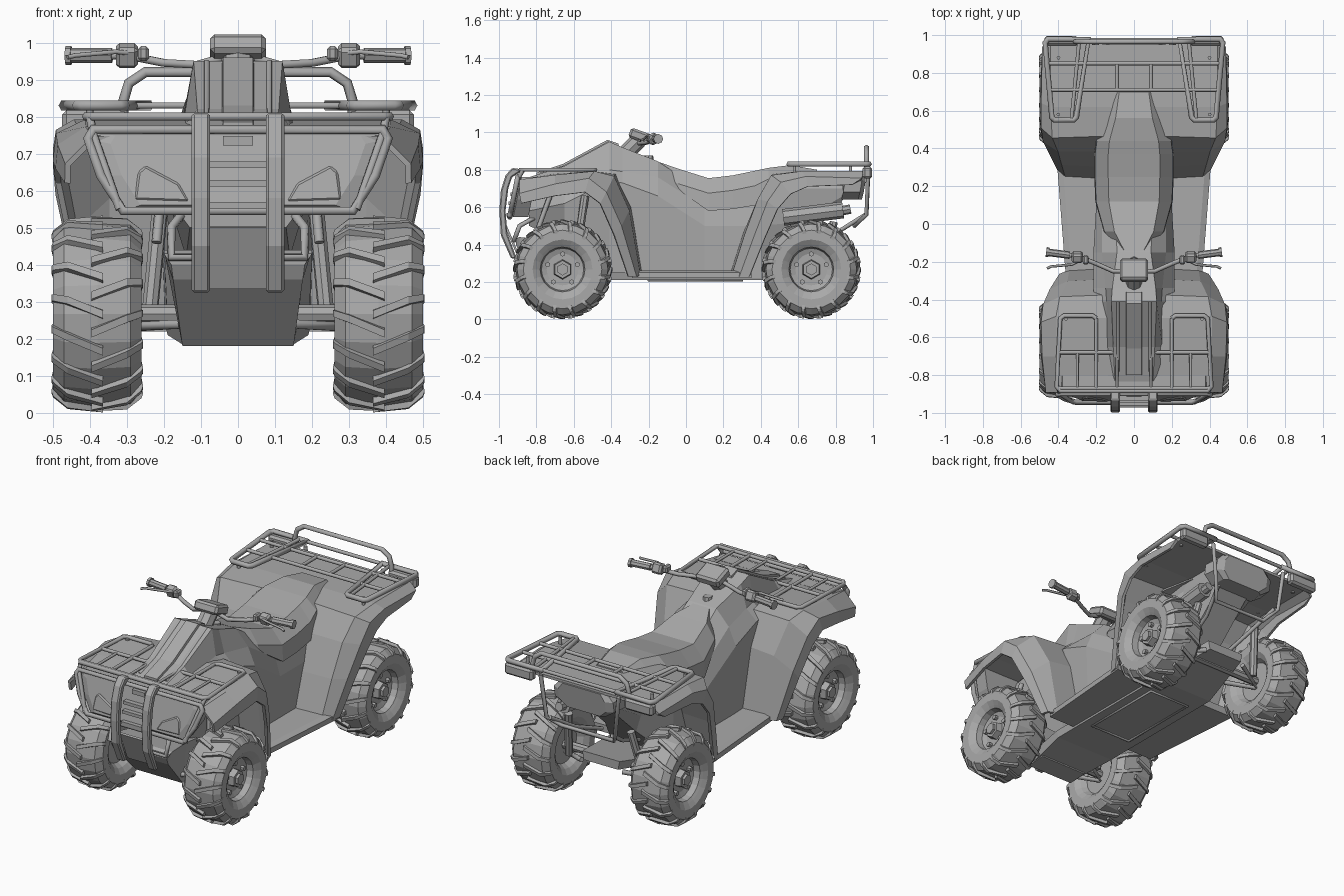
import bpy, bmesh, math
from mathutils import Vector, Matrix

if "Cube" in bpy.data.objects:
    bpy.data.objects.remove(bpy.data.objects["Cube"])

grey = bpy.data.materials.new("plain grey")
grey.use_nodes = True
grey.diffuse_color = (0.4, 0.4, 0.4, 1)
grey.node_tree.nodes["Principled BSDF"].inputs["Base Color"].default_value = (0.4, 0.4, 0.4, 1)


def add_object(name, mesh, mirror=False, thickness=0, bevel=0):
    obj = bpy.data.objects.new(name, mesh)
    bpy.context.scene.collection.objects.link(obj)
    mesh.materials.clear()
    mesh.materials.append(grey)
    if mirror:
        obj.modifiers.new("mirror", 'MIRROR').use_clip = True
    if thickness:
        solid = obj.modifiers.new("thickness", 'SOLIDIFY')
        solid.thickness, solid.offset = thickness, 0
    if bevel:
        edge = obj.modifiers.new("bevel", 'BEVEL')
        edge.width, edge.segments = bevel, 1
    return obj


def finish(name, bm, **options):
    bmesh.ops.recalc_face_normals(bm, faces=bm.faces)
    mesh = bpy.data.meshes.new(name)
    bm.to_mesh(mesh)
    bm.free()
    return add_object(name, mesh, **options)


def bridge(bm, rings, closed=True):
    rows = [[bm.verts.new(p) for p in ring] for ring in rings]
    count = len(rows[0])
    for a, b in zip(rows, rows[1:]):
        for i in range(count if closed else count - 1):
            j = (i + 1) % count
            bm.faces.new((a[i], a[j], b[j], b[i]))
    if closed:
        bm.faces.new(rows[0])
        bm.faces.new(rows[-1])


def loft(name, rings, closed=True, **options):
    bm = bmesh.new()
    bridge(bm, rings, closed)
    return finish(name, bm, **options)


def symmetric_loft(name, stations, **options):
    """Each station is y followed by (half width, z) pairs from bottom to top."""
    rings = []
    for y, *pairs in stations:
        rings.append(both_sides([(w, y, z) for w, z in pairs]))
    return loft(name, rings, **options)


def both_sides(points):
    return points + [(-x, y, z) for x, y, z in reversed(points)]


def box(name, centre, size, tilt=0, mirror=False, bevel=0):
    bm = bmesh.new()
    place = Matrix.Translation(centre) @ Matrix.Rotation(tilt, 4, 'X') @ Matrix.Diagonal((*size, 1))
    bmesh.ops.create_cube(bm, size=1, matrix=place)
    return finish(name, bm, mirror=mirror, bevel=bevel)


def cylinder(name, start, end, radius, sides=10, radius_end=None, mirror=False):
    start, end = Vector(start), Vector(end)
    axis = end - start
    place = Matrix.Translation((start + end) / 2) @ axis.to_track_quat('Z', 'Y').to_matrix().to_4x4()
    bm = bmesh.new()
    bmesh.ops.create_cone(bm, cap_ends=True, segments=sides, radius1=radius,
                          radius2=radius_end or radius, depth=axis.length, matrix=place)
    return finish(name, bm, mirror=mirror)


def tube(name, points, radius=0.012, cyclic=False, mirror=False):
    curve = bpy.data.curves.new(name, 'CURVE')
    curve.dimensions = '3D'
    curve.bevel_depth, curve.bevel_resolution = radius, 1
    curve.use_fill_caps = True
    spline = curve.splines.new('POLY')
    spline.points.add(len(points) - 1)
    for target, p in zip(spline.points, points):
        target.co = (*p, 1)
    spline.use_cyclic_u = cyclic
    helper = bpy.data.objects.new(name, curve)
    mesh = bpy.data.meshes.new_from_object(helper)
    bpy.data.objects.remove(helper)
    return add_object(name, mesh, mirror=mirror)


# Wheels: turned tyre and rim, staggered lugs, hub and nuts
TYRE = [(-.07, .02), (-.07, .11), (-.1, .13), (-.12, .16), (-.12, .21), (-.09, .243), (0, .252),
        (.09, .243), (.12, .21), (.12, .16), (.105, .135), (.095, .12), (.06, .113), (.05, .085), (.05, .02)]
LUG = [(-.015, .246, .2), (.08, .238, .05), (.115, .208, 0), (.12, .195, -.01)]


def wheel(name, y):
    centre = Vector((0.38, y, 0.267))

    def polar(x, r, angle):
        return centre + Vector((x, r * math.cos(angle), r * math.sin(angle)))

    bm = bmesh.new()
    sides = 20
    bridge(bm, [[polar(x, r, math.tau * i / sides) for i in range(sides)] for x, r in TYRE])
    lugs = 16
    for i in range(lugs * 2):
        side = 1 if i % 2 else -1
        turn = math.pi * i / lugs
        rings = []
        for x, r, shift in LUG:
            out = 0.004 if abs(x) > 0.1 else 0
            rings.append([polar(side * (x + up * out), r + up * 0.02, turn + shift + w)
                          for w, up in ((-.05, 0), (.05, 0), (.04, 1), (-.04, 1))])
        bridge(bm, rings)
    finish(name, bm, mirror=True)
    cylinder(name + "_hub", polar(0.04, 0, 0), polar(0.085, 0, 0), 0.055, 6, 0.048, mirror=True)
    cylinder(name + "_cap", polar(0.08, 0, 0), polar(0.1, 0, 0), 0.032, 6, mirror=True)
    for i in range(5):
        angle = math.tau * (i + 0.25) / 5
        cylinder(name + "_nut", polar(0.04, .083, angle), polar(0.07, .083, angle), 0.014, 6, mirror=True)


wheel("front_wheel", -0.66)
wheel("rear_wheel", 0.67)

# Central body, tank and hood
symmetric_loft("central_body", [
    (-.84, (.13, .5), (.19, .58), (.17, .72), (.1, .76)),
    (-.65, (.14, .42), (.2, .62), (.15, .77), (.11, .82)),
    (-.41, (.16, .22), (.21, .74), (.145, .8), (.12, .95)),
    (-.34, (.19, .22), (.215, .73), (.15, .79), (.115, .92)),
    (-.15, (.2, .22), (.215, .66), (.17, .76), (.09, .845)),
    (.1, (.2, .22), (.2, .5), (.17, .6), (.1, .68)),
    (.4, (.2, .22), (.2, .5), (.18, .65), (.12, .75)),
    (.6, (.1, .42), (.13, .52), (.15, .7), (.12, .78)),
    (.84, (.1, .64), (.14, .66), (.15, .7), (.12, .78))])
symmetric_loft("hood_rib", [(-.8, (.05, .72), (.04, .785)), (-.66, (.05, .78), (.04, .83)),
                            (-.42, (.05, .9), (.04, .96)), (-.36, (.05, .9), (.04, .94))])
tube("hood_crease", [(.085, -.78, .775), (.085, -.65, .815), (.085, -.41, .945)], 0.01, mirror=True)
cylinder("fuel_cap", (0, -.2, .84), (0, -.2, .875), 0.03, 8, 0.024)

# Seat
seat = [(-.14, .08, .84, .76), (-.04, .16, .805, .69), (.12, .205, .755, .58), (.25, .21, .77, .59),
        (.37, .21, .795, .61), (.44, .2, .81, .74), (.56, .15, .825, .76), (.7, .12, .8, .76)]
symmetric_loft("seat", [(y, (w, low), (w * .98, max(high - .08, low + .01)), (w * .65, high))
                        for y, w, high, low in seat])

# Fender shells, each station listed from the inner edge to the outer lip
loft("front_fender", [
    [(.1, -.89, .74), (.39, -.89, .74), (.46, -.89, .67), (.46, -.88, .62)],
    [(.1, -.7, .77), (.41, -.7, .765), (.48, -.7, .72), (.485, -.7, .66)],
    [(.1, -.5, .785), (.41, -.49, .785), (.485, -.52, .75), (.492, -.54, .68)],
    [(.15, -.38, .77), (.39, -.39, .76), (.475, -.43, .68), (.485, -.46, .62)],
    [(.17, -.3, .6), (.35, -.31, .58), (.44, -.35, .5), (.45, -.385, .45)],
    [(.17, -.24, .23), (.34, -.25, .23), (.39, -.27, .23), (.4, -.31, .23)]],
    closed=False, mirror=True, thickness=0.016)
loft("rear_fender", [
    [(.17, .24, .23), (.36, .25, .23), (.4, .29, .23), (.41, .34, .23)],
    [(.17, .31, .45), (.38, .32, .45), (.44, .37, .45), (.45, .42, .43)],
    [(.15, .39, .64), (.4, .39, .64), (.475, .44, .63), (.485, .49, .59)],
    [(.1, .47, .77), (.43, .46, .765), (.485, .51, .73), (.492, .56, .67)],
    [(0, .62, .785), (.44, .62, .785), (.485, .64, .76), (.492, .65, .71)],
    [(0, .95, .785), (.44, .95, .785), (.48, .94, .75), (.48, .89, .72)]],
    closed=False, mirror=True, thickness=0.016)

# Footboards, belly and skid plate
loft("footboard", [[(.15, y, .22), (w, y, .22), (w, y, .25), (w - .03, y, .262), (.15, y, .262)]
                   for y, w in ((-.29, .36), (.35, .41))], mirror=True)
symmetric_loft("belly_plate", [(-.68, (.15, .185), (.16, .24)), (-.42, (.19, .21), (.2, .25)),
                               (.42, (.19, .21), (.2, .25)), (.78, (.11, .27), (.12, .32))])
tube("belly_frame", both_sides([(.13, -.2, .212), (.13, .3, .212)]), 0.01, cyclic=True)
symmetric_loft("skid_plate", [(-.91, (.18, .4), (.2, .43)), (-.89, (.175, .36), (.2, .44)),
                              (-.72, (.15, .18), (.17, .42)), (-.6, (.15, .185), (.16, .4))])


# Nose panel, grille and headlights
def nose_outline(scale, depth):
    shape = [(.31, .545), (.37, .64), (.405, .74), (.39, .765)]
    return both_sides([(x * scale, depth - (.76 - z) * 0.2, .65 + (z - .65) * scale) for x, z in shape])


loft("nose_panel", [nose_outline(0.97, -.8), nose_outline(0.97, -.88), nose_outline(0.85, -.895)])
tube("nose_frame", nose_outline(1, -.9), 0.014, cyclic=True)
headlight = [(.13, .57), (.28, .575), (.27, .65), (.25, .668), (.16, .62)]
loft("headlight", [[(x, depth - (.76 - z) * 0.2, z) for x, z in headlight] for depth in (-.88, -.902)],
     mirror=True, bevel=0.006)
for z in (.56, .62, .67):
    box("grille_slat", (0, -.905 - (.76 - z) * 0.2, z), (.16, .03, .018))
box("grille_plate", (0, -.9, .735), (.08, .03, .025))

# Front bumper bars and brackets
bar = [(-.86, .8), (-.93, .81), (-.965, .77), (-.99, .69), (-.998, .58), (-.99, .45), (-.935, .325), (-.905, .325),
       (-.955, .46), (-.965, .58), (-.95, .7), (-.93, .76), (-.9, .78)]
loft("bumper_bar", [[(x, y, z) for y, z in bar] for x in (.075, .125)], mirror=True, bevel=0.007)
box("bumper_plate", (0, -.93, .42), (.16, .012, .18), tilt=0.4)
tube("bumper_side", both_sides([(.14, -.8, .55), (.18, -.89, .5), (.18, -.92, .42)]), 0.013)

# Front rack
tube("front_rack_rim", both_sides([(.2, -.5, .8), (.22, -.485, .8), (.37, -.485, .8), (.39, -.5, .8),
     (.41, -.86, .8), (.39, -.885, .8)]))
tube("front_rack_inner", [(.2, -.5, .8), (.2, -.87, .8)], 0.01, mirror=True)
for y, w in ((-.68, .4), (-.87, .4)):
    tube("front_rack_cross", [(-w, y, .8), (w, y, .8)], 0.01)
for x in (.09, .3):
    tube("front_rack_slat", [(x, -.68, .8), (x, -.87, .8)], 0.008, mirror=True)
tube("front_rack_leg", [(.4, -.87, .8), (.39, -.9, .75), (.32, -.945, .55)], mirror=True)
tube("front_rack_stay", [(.36, -.5, .8), (.36, -.5, .76)], mirror=True)

# Rear rack, grab rail and lower guard
tube("rear_rack_rim", [(.24, .98, .83), (.305, .565, .83), (.32, .55, .83), (.42, .55, .83), (.435, .565, .83),
                       (.47, .96, .83), (.455, .98, .83)], 0.015, cyclic=True, mirror=True)
for y, w in ((.71, .44), (.85, .46), (.975, .46)):
    tube("rear_rack_cross", [(-w, y, .83), (w, y, .83)], 0.01)
tube("rear_rack_slat", [(.09, .71, .83), (.09, .85, .83)], 0.01, mirror=True)
tube("rear_rack_brace", [(.33, .56, .83), (.29, .97, .83)], 0.01, mirror=True)
for y in (.58, .88):
    tube("rear_rack_stay", [(.4, y, .83), (.4, y, .77)], 0.01, mirror=True)
tube("grab_rail", both_sides([(.31, .965, .76), (.31, .965, .84), (.295, .965, .89), (.25, .965, .92)]), 0.014)
tube("rear_guard", both_sides([(.25, .975, .8), (.22, .965, .56), (.17, .9, .5)]))
tube("rear_guard_stay", [(.2, .96, .56), (.15, .8, .46), (.12, .6, .38)], mirror=True)
box("rear_corner_light", (.385, .97, .785), (.18, .05, .065), mirror=True, bevel=0.012)
loft("tail_light", [both_sides([(w * .7, y - .01, .64), (w, y, .68), (w, y + .01, .74), (w * .8, y + .01, .78)])
                    for y, w in ((.84, .2), (.93, .19), (.95, .15))])

# Exhaust
cylinder("muffler", (.2, .52, .545), (.2, .84, .585), 0.045, 8)
cylinder("exhaust_tip", (.2, .83, .58), (.2, .88, .59), 0.025, 8)

# Suspension and axles
for end, y, shock_top in (("front", -.66, .66), ("rear", .67, .52)):
    cylinder(end + "_axle", (-.35, y, .267), (.35, y, .267), 0.025, 8)
    tube(end + "_arm", [(.15, y - .08, .24), (.32, y, .23), (.13, y + .1, .26)], 0.014, mirror=True)
    cylinder(end + "_shock", (.24, y + .06, .25), (.2, y + .12, shock_top), 0.022, 8, mirror=True)
tube("front_strut", [(.22, -.8, .46), (.2, -.72, .68)], 0.014, mirror=True)

# Steering column, handlebar, grips and levers
cylinder("steering_column", (0, -.34, .87), (0, -.25, .96), 0.045, 8)
box("instrument_pod", (0, -.245, .98), (.15, .12, .055), tilt=-0.35, bevel=0.012)
tube("handlebar", both_sides([(.46, -.15, .965), (.3, -.17, .965), (.2, -.21, .945),
                              (.11, -.25, .94), (.04, -.25, .96)]))
cylinder("grip", (.34, -.165, .965), (.455, -.15, .965), 0.02, 8, mirror=True)
cylinder("grip_end", (.45, -.15, .965), (.465, -.148, .965), 0.026, 8, mirror=True)
box("switch_block", (.3, -.175, .965), (.06, .05, .06), tilt=0.4, mirror=True, bevel=0.01)
box("lever_clamp", (.255, -.19, .97), (.03, .05, .04), mirror=True, bevel=0.008)
tube("lever", [(.28, -.19, .97), (.33, -.215, .975), (.44, -.225, .965), (.46, -.235, .96)], 0.007, mirror=True)
